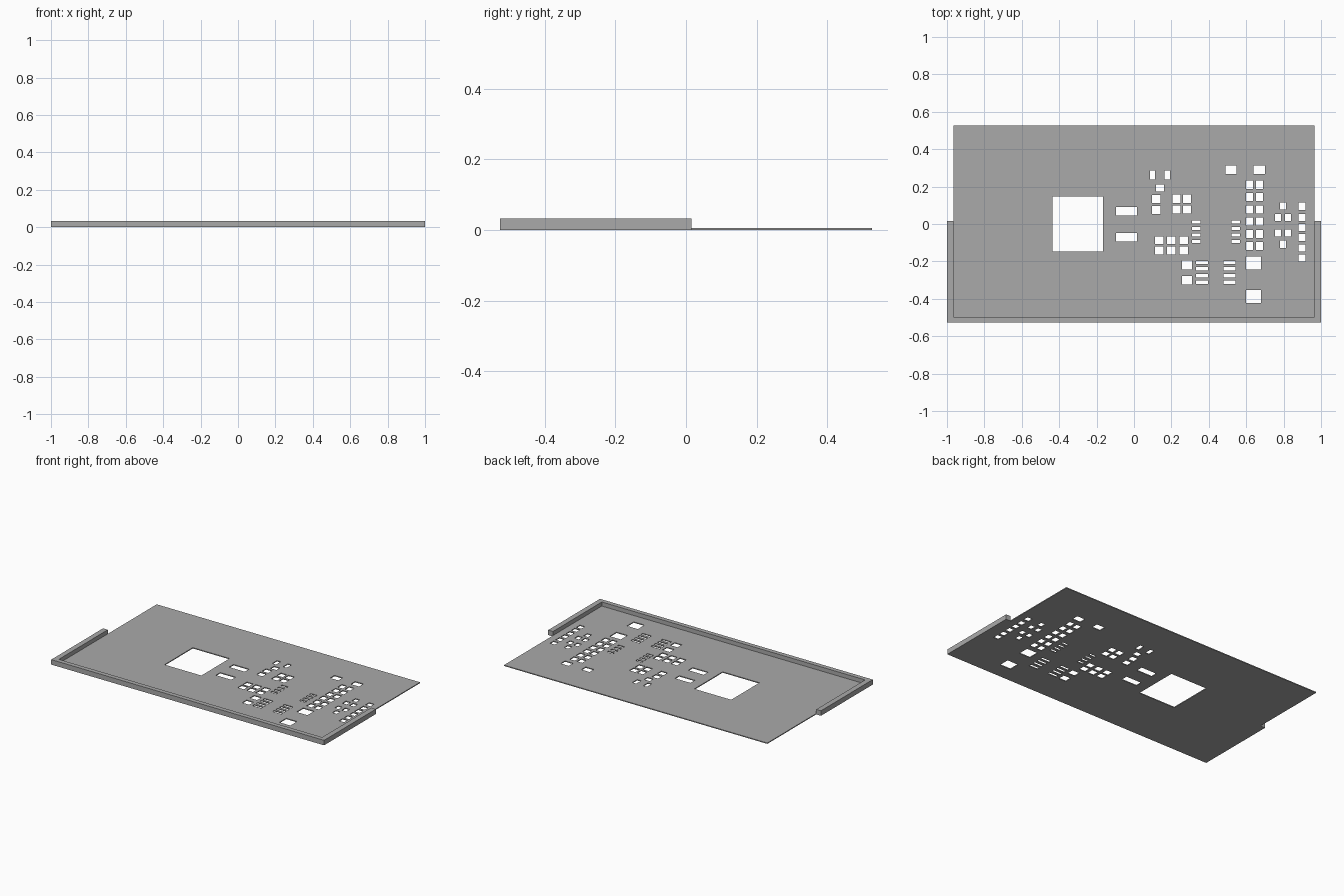
import bpy
import bmesh

if "Cube" in bpy.data.objects:
    bpy.data.objects.remove(bpy.data.objects["Cube"], do_unlink=True)

PLATE_T, WALL_H = 0.006, 0.033
HALF_X, INNER_X = 1.0, 0.965
FRONT, INNER_FRONT, WALL_END, BACK = -0.527, -0.497, 0.015, 0.527

grey = bpy.data.materials.new("plain_grey")
grey.use_nodes = True
grey.diffuse_color = (0.4, 0.4, 0.4, 1)
grey.node_tree.nodes["Principled BSDF"].inputs["Base Color"].default_value = (0.4, 0.4, 0.4, 1)


def make_object(name, bm):
    bmesh.ops.recalc_face_normals(bm, faces=bm.faces)
    mesh = bpy.data.meshes.new(name)
    bm.to_mesh(mesh)
    bm.free()
    mesh.materials.append(grey)
    obj = bpy.data.objects.new(name, mesh)
    bpy.context.scene.collection.objects.link(obj)
    return obj


def add_prism(bm, outline, z0, z1):
    face = bm.faces.new([bm.verts.new((x, y, z0)) for x, y in outline])
    new = bmesh.ops.extrude_face_region(bm, geom=[face])["geom"]
    for v in new:
        if isinstance(v, bmesh.types.BMVert):
            v.co.z = z1


def rectangle(x, y, w, h):
    return [(x - w / 2, y - h / 2), (x + w / 2, y - h / 2),
            (x + w / 2, y + h / 2), (x - w / 2, y + h / 2)]


# Thin base plate
bm = bmesh.new()
add_prism(bm, rectangle(0, (FRONT + BACK) / 2 + 0.01, 2 * INNER_X, BACK - FRONT - 0.02), 0, PLATE_T)
plate = make_object("base_plate", bm)

# Component openings: column positions, row positions, width, height
openings = [
    ([-0.3], [0], 0.27, 0.296),                                    # large window
    ([-0.04], [0.069, -0.071], 0.114, 0.046),                      # slots beside it
    ([0.099, 0.178], [0.262], 0.028, 0.05),
    ([0.138], [0.193], 0.043, 0.037),
    ([0.12], [0.133, 0.075], 0.045, 0.042),
    ([0.227, 0.283], [0.135, 0.077], 0.043, 0.043),
    ([0.134, 0.2, 0.265], [-0.087, -0.141], 0.045, 0.042),
    ([0.332, 0.543], [0.012, -0.024, -0.06, -0.094], 0.045, 0.016),  # fine pin slots
    ([0.283], [-0.219, -0.3], 0.053, 0.046),
    ([0.364, 0.51], [-0.206, -0.24, -0.276, -0.312], 0.064, 0.018),
    ([0.518, 0.67], [0.29], 0.06, 0.046),
    ([0.618, 0.671], [0.21, 0.144, 0.078, 0.013, -0.053, -0.117], 0.038, 0.044),
    ([0.64], [-0.209, -0.388], 0.08, 0.071),
    ([0.797], [0.096, -0.108], 0.032, 0.038),                      # right-hand clusters
    ([0.77, 0.823], [0.035, -0.048], 0.032, 0.038),
    ([0.899], [0.095, 0.035, -0.018, -0.072, -0.128, -0.181], 0.037, 0.038),
]
bm = bmesh.new()
for columns, rows, w, h in openings:
    for x in columns:
        for y in rows:
            add_prism(bm, rectangle(x, y, w, h), -0.05, 0.05)
cutter = make_object("opening_cutter", bm)
cutter.hide_render = True

# Cut the openings, then discard the cutter
cut = plate.modifiers.new("openings", "BOOLEAN")
cut.operation = "DIFFERENCE"
cut.solver = "EXACT"
cut.object = cutter
bpy.context.view_layer.update()
evaluated = plate.evaluated_get(bpy.context.evaluated_depsgraph_get())
cut_mesh = bpy.data.meshes.new_from_object(evaluated)
plate.modifiers.clear()
plate.data = cut_mesh
bpy.data.objects.remove(cutter, do_unlink=True)

# U-shaped rim around the front half
bm = bmesh.new()
add_prism(bm, [(-HALF_X, WALL_END), (-HALF_X, FRONT), (HALF_X, FRONT), (HALF_X, WALL_END),
               (INNER_X, WALL_END), (INNER_X, INNER_FRONT),
               (-INNER_X, INNER_FRONT), (-INNER_X, WALL_END)], 0, WALL_H)
make_object("front_rim", bm)
